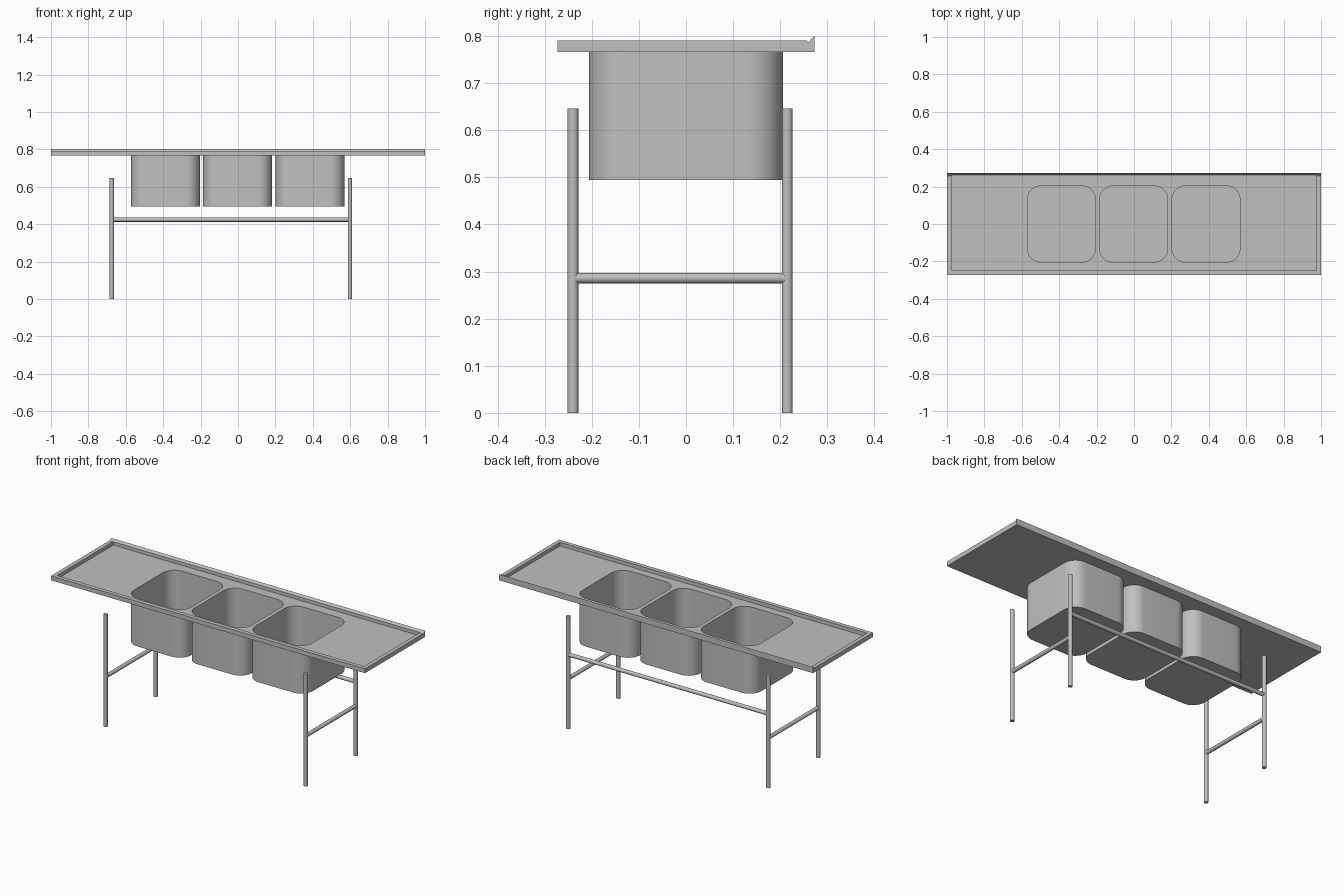
import bpy, bmesh, math
from mathutils import Vector

cube = bpy.data.objects.get("Cube")
if cube:
    bpy.data.objects.remove(cube, do_unlink=True)

steel = bpy.data.materials.new("brushed_steel")
steel.use_nodes = True
STEEL = (0.53, 0.53, 0.53, 1)
steel.diffuse_color = STEEL
steel.node_tree.nodes["Principled BSDF"].inputs["Base Color"].default_value = STEEL


def finish(bm, name, smooth=True):
    bmesh.ops.recalc_face_normals(bm, faces=bm.faces)
    mesh = bpy.data.meshes.new(name)
    bm.to_mesh(mesh)
    bm.free()
    mesh.materials.append(steel)
    ob = bpy.data.objects.new(name, mesh)
    bpy.context.collection.objects.link(ob)
    if smooth:
        shade(ob)
    return ob


def shade(ob):
    bpy.ops.object.select_all(action='DESELECT')
    ob.select_set(True)
    bpy.context.view_layer.objects.active = ob
    bpy.ops.object.shade_smooth_by_angle(angle=math.radians(30))


def box(lo, hi, radius=0):
    """Box between two corners, with optional rounded upright edges."""
    lo, hi = Vector(lo), Vector(hi)
    bm = bmesh.new()
    bmesh.ops.create_cube(bm, size=1)
    for v in bm.verts:
        v.co = (lo + hi) / 2 + v.co * (hi - lo)
    if radius:
        upright = [e for e in bm.edges
                   if abs(e.verts[0].co.z - e.verts[1].co.z) > 0.01]
        bmesh.ops.bevel(bm, geom=upright, offset=radius, segments=10,
                        profile=0.5, affect='EDGES')
    return bm


def cut(ob, bm):
    """Subtract a solid from an object and discard the cutter."""
    cutter = finish(bm, "cutter", smooth=False)
    cutter.hide_render = True
    mod = ob.modifiers.new("cut", 'BOOLEAN')
    mod.operation, mod.solver, mod.object = 'DIFFERENCE', 'EXACT', cutter
    bpy.context.view_layer.objects.active = ob
    bpy.ops.object.modifier_apply(modifier=mod.name)
    bpy.data.objects.remove(cutter, do_unlink=True)


def tube(name, a, b, radius=0.0115):
    a, b = Vector(a), Vector(b)
    bm = bmesh.new()
    bmesh.ops.create_cone(bm, cap_ends=True, segments=24, radius1=radius,
                          radius2=radius, depth=(b - a).length)
    turn = (b - a).to_track_quat('Z', 'Y').to_matrix()
    for v in bm.verts:
        v.co = (a + b) / 2 + turn @ v.co
    return finish(bm, name)


# Worktop: end profile with a small angled back lip, swept along x
FLOOR, UNDER, RIM, HALF = 0.77, 0.766, 0.791, 0.273
profile = [(-HALF, UNDER), (HALF, UNDER), (HALF, 0.801),
           (0.26, 0.787), (0.256, RIM), (-HALF, RIM)]
bm = bmesh.new()
end = bm.faces.new([bm.verts.new((-1, y, z)) for y, z in profile])
swept = bmesh.ops.extrude_face_region(bm, geom=[end])["geom"]
bmesh.ops.translate(bm, vec=(2, 0, 0),
                    verts=[v for v in swept if isinstance(v, bmesh.types.BMVert)])
worktop = finish(bm, "worktop", smooth=False)
cut(worktop, box((-0.977, -0.249, FLOOR), (0.977, 0.262, 0.9)))

# Three open bowls with rounded corners, and matching holes in the worktop
BOWL_W, BOWL_Y, BOWL_BASE, WALL = 0.184, 0.206, 0.494, 0.002
for name, x in (("right", -0.388), ("middle", -0.002), ("left", 0.385)):
    lo, hi = (x - BOWL_W, -BOWL_Y, BOWL_BASE), (x + BOWL_W, BOWL_Y, FLOOR)
    cut(worktop, box((lo[0] + WALL, lo[1] + WALL, 0.6),
                     (hi[0] - WALL, hi[1] - WALL, 0.9), 0.073))
    bm = box(lo, hi, 0.075)
    bm.normal_update()
    bmesh.ops.delete(bm, geom=[f for f in bm.faces if f.normal.z > 0.9],
                     context='FACES_ONLY')
    bowl = finish(bm, name + "_bowl", smooth=False)
    # Keep the shell's outside facing out before thickening inwards
    base = min(bowl.data.polygons, key=lambda p: p.center.z)
    if base.normal.z > 0:
        bowl.data.flip_normals()
    mod = bowl.modifiers.new("wall", 'SOLIDIFY')
    mod.thickness, mod.offset = WALL, -1
    bpy.context.view_layer.objects.active = bowl
    bpy.ops.object.modifier_apply(modifier=mod.name)
    shade(bowl)

# Stand: four legs, a cross rail at each end and one long rail at the back
RIGHT_X, LEFT_X, FRONT_Y, BACK_Y = -0.675, 0.599, -0.24, 0.215
for side, x in (("right", RIGHT_X), ("left", LEFT_X)):
    for place, y in (("front", FRONT_Y), ("back", BACK_Y)):
        tube(f"{place}_{side}_leg", (x, y, 0), (x, y, 0.646))
    tube(side + "_end_rail", (x, FRONT_Y, 0.286), (x, BACK_Y, 0.286), 0.011)
tube("back_rail", (RIGHT_X, BACK_Y, 0.424), (LEFT_X, BACK_Y, 0.424), 0.011)
